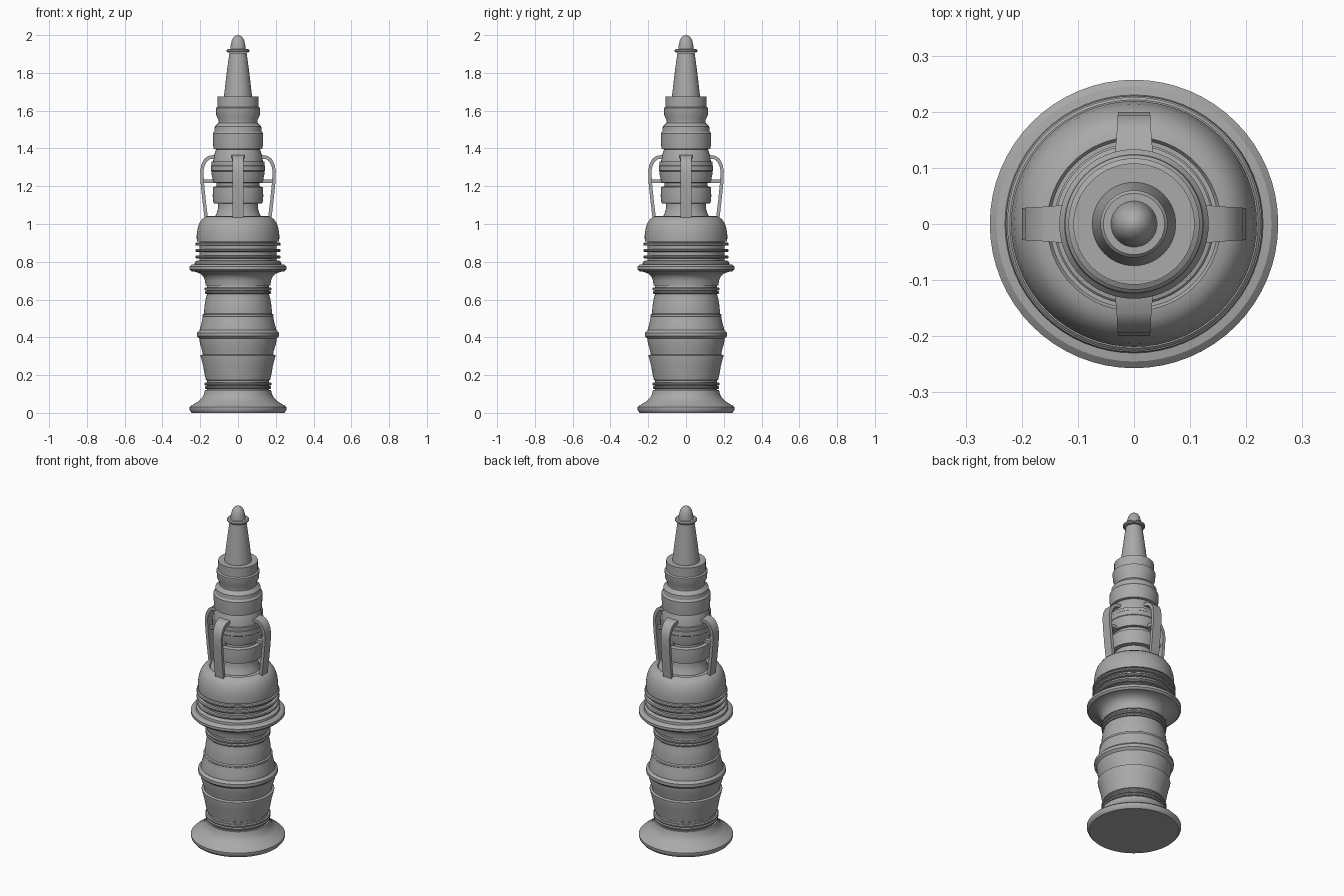
import bpy, bmesh, math
from mathutils import Vector

grey = bpy.data.materials.new("stone grey")
grey.diffuse_color = (0.4, 0.4, 0.4, 1)

def finish(name, bm):
    bmesh.ops.remove_doubles(bm, verts=bm.verts, dist=1e-5)
    bmesh.ops.recalc_face_normals(bm, faces=bm.faces)
    me = bpy.data.meshes.new(name)
    bm.to_mesh(me)
    bm.free()
    ob = bpy.data.objects.new(name, me)
    bpy.context.collection.objects.link(ob)
    me.materials.append(grey)
    bpy.ops.object.select_all(action='DESELECT')
    ob.select_set(True)
    bpy.context.view_layer.objects.active = ob
    bpy.ops.object.shade_smooth_by_angle(angle=math.radians(32))
    return ob

def lathe(name, pts, n=64):
    """Revolve (radius, height) points; both ends are closed on the axis."""
    bm = bmesh.new()
    pts = [(0, pts[0][1])] + pts + [(0, pts[-1][1])]
    vs = [bm.verts.new((r, 0, z)) for r, z in pts]
    es = [bm.edges.new(p) for p in zip(vs, vs[1:])]
    bmesh.ops.spin(bm, geom=vs + es, cent=(0, 0, 0), axis=(0, 0, 1),
                   angle=2 * math.pi, steps=n, use_merge=True)
    return finish(name, bm)

def ring(name, r, z, h, depth=0.02):
    """Rounded band round the shaft."""
    k = h * 0.3
    lathe(name, [(r - depth, z - h / 2), (r - k, z - h / 2), (r, z - h / 2 + k),
                 (r, z + h / 2 - k), (r - k, z + h / 2), (r - depth, z + h / 2)])

# foot with flared rim
lathe("foot", [(.245, 0), (.253, .01), (.257, .02), (.257, .03), (.247, .04), (.232, .046),
               (.228, .05), (.208, .062), (.19, .08), (.18, .1), (.175, .12), (.16, .12)])
# lower column
lathe("lower_column", [(.165, .11), (.165, .172), (.17, .175), (.176, .2), (.185, .25), (.198, .3),
                       (.198, .305), (.186, .31), (.19, .33), (.202, .37), (.204, .395)])
ring("lower_bead_a", .176, .135, .016)
ring("lower_bead_b", .178, .153, .016)
ring("middle_band", .217, .415, .045, .06)
lathe("upper_column", [(.203, .43), (.203, .44), (.192, .48), (.186, .51), (.188, .513),
                       (.188, .52), (.18, .525), (.178, .56), (.172, .6), (.165, .625),
                       (.165, .74)])
ring("upper_bead_a", .176, .637, .016)
ring("upper_bead_b", .178, .655, .016)
# capital flare and rim
lathe("capital", [(.16, .675), (.172, .675), (.175, .7), (.182, .72), (.2, .737), (.226, .747),
                  (.247, .75), (.257, .76), (.257, .775), (.245, .785), (.23, .787),
                  (.228, .8), (.215, .806), (.205, .808), (.205, .92)])
for i, z in enumerate((.825, .86, .893)):
    ring("collar_ring_%d" % i, .226, z, .016, .03)
# dome drum
lathe("dome", [(.2, .908), (.218, .908), (.219, .94), (.214, .975), (.204, 1.005), (.19, 1.026),
               (.172, 1.039), (.155, 1.042), (.15, 1.035), (.1, 1.035)])
# spire body
lathe("spire_body", [(.125, 1.03), (.112, 1.06), (.105, 1.085), (.105, 1.108), (.13, 1.11), (.134, 1.15),
                     (.132, 1.195), (.115, 1.2), (.115, 1.218), (.13, 1.22), (.14, 1.265),
                     (.14, 1.33), (.132, 1.332), (.127, 1.365), (.116, 1.395), (.13, 1.398),
                     (.133, 1.44), (.133, 1.48), (.125, 1.49), (.123, 1.515), (.103, 1.535),
                     (.103, 1.55), (.115, 1.575), (.117, 1.615), (.108, 1.62),
                     (.108, 1.675), (.07, 1.675)])
ring("spire_band", .143, 1.295, .065, .03)
# needle
lathe("needle", [(.075, 1.67), (.066, 1.75), (.056, 1.83), (.046, 1.905)])
ring("needle_ring", .06, 1.918, .018, .03)
lathe("tip", [(.042, 1.92), (.038, 1.95), (.032, 1.975), (.021, 1.991), (.01, 1.998), (.003, 2.0)], 32)

def ribbon(name, outer, inner, widths, a):
    """Solid strap from matching outer and inner (radius, height) lines, turned by angle a."""
    bm = bmesh.new()
    def place(p, w):
        return bm.verts.new((p[0] * math.cos(a) - w * math.sin(a),
                             p[0] * math.sin(a) + w * math.cos(a), p[1]))
    rows = [[place(o, -w), place(o, w), place(i, w), place(i, -w)]
            for o, i, w in zip(outer, inner, widths)]
    for p, q in zip(rows, rows[1:]):
        for k in range(4):
            m = (k + 1) % 4
            bm.faces.new((p[k], p[m], q[m], q[k]))
    bm.faces.new(rows[0])
    bm.faces.new(rows[-1])
    finish(name, bm)

# four curved buttress straps with a small strut each
outer = [(.176, 1.02), (.188, 1.12), (.198, 1.22), (.2, 1.28), (.194, 1.315), (.178, 1.345),
         (.158, 1.36), (.125, 1.366)]
inner = [(.158, 1.02), (.17, 1.12), (.18, 1.22), (.183, 1.28), (.178, 1.305), (.167, 1.328),
         (.152, 1.342), (.125, 1.347)]
widths = [.028, .028, .028, .028, .029, .03, .031, .034]
for k in range(4):
    a = k * math.pi / 2
    ribbon("buttress_strap_%d" % k, outer, inner, widths, a)
    ribbon("strap_strut_%d" % k, [(.1, 1.235), (.185, 1.235)], [(.1, 1.217), (.185, 1.217)],
           [.014, .014], a)
